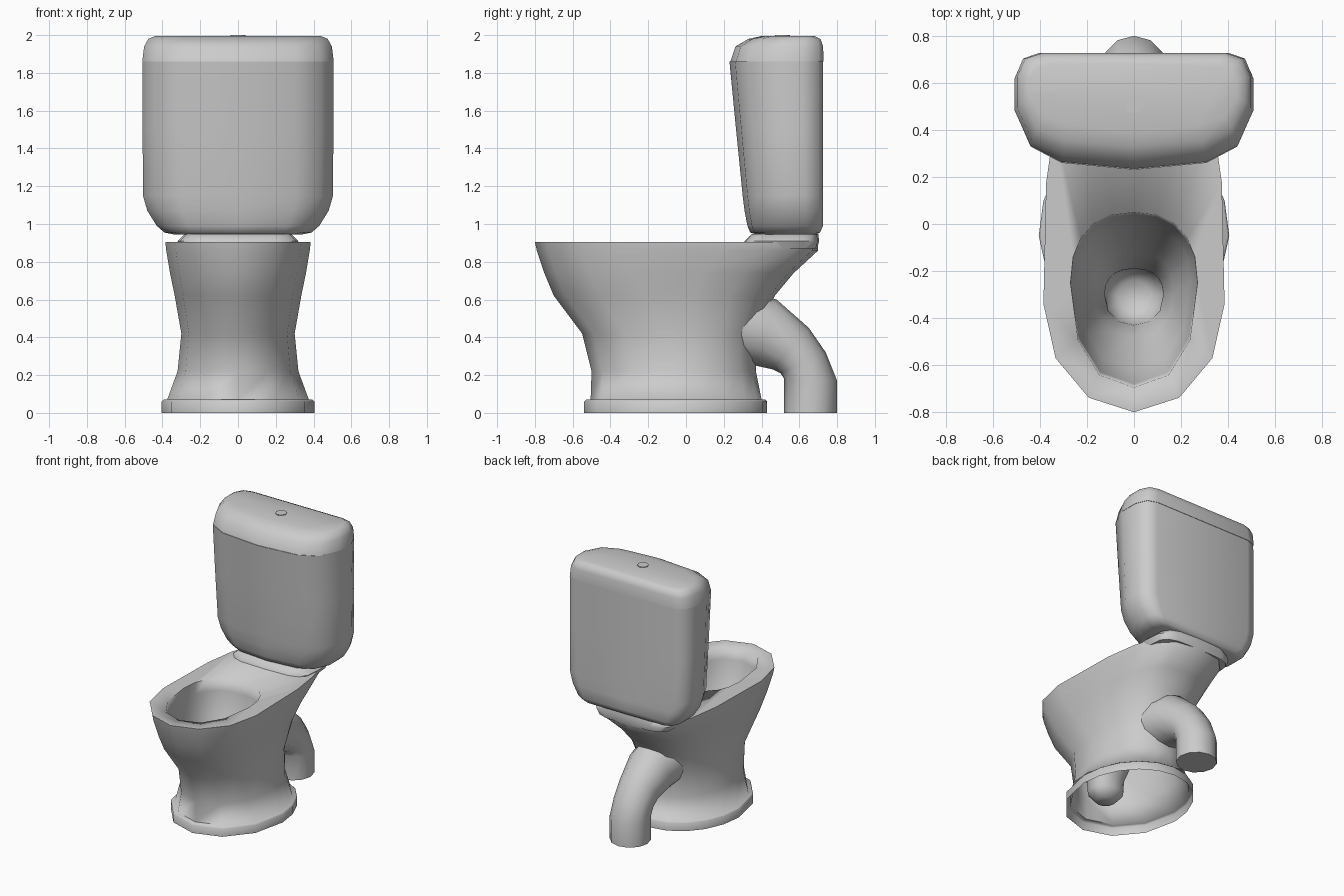
import bpy, math

if "Cube" in bpy.data.objects:
    bpy.data.objects.remove(bpy.data.objects["Cube"])


def loft(name, rings, cap_start=False, cap_end=False, angle=60):
    """Skin a stack of equal-sized rings (counter-clockwise from above, going up)."""
    n = len(rings[0])
    verts = [p for r in rings for p in r]
    faces = []
    for i in range(len(rings) - 1):
        for j in range(n):
            k = (j + 1) % n
            faces.append((i*n + j, i*n + k, (i+1)*n + k, (i+1)*n + j))
    if cap_start:
        faces.append(tuple(reversed(range(n))))
    if cap_end:
        faces.append(tuple(range((len(rings)-1)*n, len(rings)*n)))
    me = bpy.data.meshes.new(name)
    me.from_pydata(verts, [], faces)
    ob = bpy.data.objects.new(name, me)
    bpy.context.collection.objects.link(ob)
    bpy.ops.object.select_all(action='DESELECT')
    ob.select_set(True)
    bpy.context.view_layer.objects.active = ob
    bpy.ops.object.shade_smooth_by_angle(angle=math.radians(angle))
    return ob


def spow(v, p):
    return math.copysign(abs(v) ** p, v) if abs(v) > 1e-6 else 0.0


def oval(z, front, back, hw, mid, pf=1.0, pb=1.0, nf=6, nb=10):
    """Egg-shaped ring: separate front and back super-ellipse halves."""
    angles = [math.pi * i / nb for i in range(nb)]
    angles += [math.pi + math.pi * i / nf for i in range(nf)]
    pts = []
    for a in angles:
        s, c = math.sin(a), math.cos(a)
        p = pb if s > 1e-6 else pf
        d = (back - mid) if s > 0 else (mid - front)
        pts.append((hw * spow(c, p), mid + d * spow(s, p), z))
    return pts


# Pedestal and bowl: plinth, waist, flared rim, then down into the basin
outer = [
    (0.00, -0.54, 0.43, 0.405, -0.05),
    (0.06, -0.54, 0.43, 0.405, -0.05),
    (0.07, -0.53, 0.42, 0.395, -0.05),
    (0.07, -0.505, 0.40, 0.375, -0.05),
    (0.22, -0.50, 0.37, 0.32, -0.07),
    (0.42, -0.55, 0.37, 0.30, -0.10, 1, 0.9),
    (0.62, -0.70, 0.47, 0.335, -0.22, 1, 0.8),
    (0.74, -0.75, 0.57, 0.36, -0.28, 1, 0.7),
    (0.86, -0.79, 0.70, 0.38, -0.33, 1, 0.6),
    (0.905, -0.80, 0.70, 0.385, -0.34, 1, 0.6),
]
inner = [
    (0.905, -0.695, 0.05, 0.27, -0.25, 0.88, 0.85),
    (0.82, -0.68, 0.04, 0.265, -0.25, 0.88, 0.85),
    (0.65, -0.62, 0.00, 0.24, -0.25, 0.9, 0.85),
    (0.42, -0.48, -0.12, 0.17, -0.29, 0.9, 0.85),
    (0.28, -0.43, -0.19, 0.125, -0.30, 0.9, 0.85),
    (0.18, -0.42, -0.19, 0.125, -0.30),
    (0.12, -0.37, -0.24, 0.07, -0.30),
]
loft("bowl", [oval(*r) for r in outer + inner], cap_end=True, angle=85)

# Raised shelf the tank stands on
loft("tank_shelf", [oval(z, f, b, w, 0.5, 0.5, 0.5, 8, 8) for z, f, b, w in (
    (0.87, 0.30, 0.695, 0.30), (0.91, 0.31, 0.705, 0.32), (0.948, 0.35, 0.70, 0.28))],
    cap_start=True, cap_end=True)

# Waste pipe: each section given by outer (y, z), inner (y, z) and half width
pipe = [
    ((0.80, 0.00), (0.52, 0.00), 0.14),
    ((0.80, 0.17), (0.52, 0.18), 0.14),
    ((0.74, 0.32), (0.50, 0.21), 0.14),
    ((0.65, 0.45), (0.46, 0.23), 0.145),
    ((0.48, 0.60), (0.37, 0.25), 0.17),
    ((0.33, 0.64), (0.27, 0.27), 0.19),
]
sections = []
for (yo, zo), (yi, zi), hw in pipe:
    ring = []
    for i in range(12):
        a = math.tau * i / 12
        t = (1 + math.sin(a)) / 2
        ring.append((hw * math.cos(a), yi + (yo - yi) * t, zi + (zo - zi) * t))
    sections.append(ring)
loft("waste_pipe", sections, cap_start=True)

# D-shaped plan shared by tank and lid (unit width, 0 = front, 1 = back)
half = [(0, 1), (0.79, 1), (0.93, 0.95), (1, 0.78), (1, 0.5),
        (0.87, 0.2), (0.61, 0.06), (0, 0)]
plan = (half + [(-x, y) for x, y in half[-2:0:-1]])[::-1]


def d_ring(z, hw, front, back):
    return [(x * hw, front + (back - front) * y, z) for x, y in plan]


# Tank with rounded underside and leaning front
loft("tank", [d_ring(*r) for r in (
    (0.945, 0.34, 0.37, 0.69), (0.955, 0.39, 0.34, 0.71), (0.99, 0.43, 0.325, 0.725),
    (1.07, 0.48, 0.31, 0.725), (1.15, 0.503, 0.30, 0.725),
    (1.50, 0.505, 0.265, 0.725), (1.86, 0.505, 0.23, 0.725))],
    cap_start=True, cap_end=True)

# Lid with softened top edge
loft("tank_lid", [d_ring(*r) for r in (
    (1.86, 0.507, 0.235, 0.728), (1.94, 0.497, 0.262, 0.726),
    (1.98, 0.475, 0.33, 0.712), (1.995, 0.44, 0.40, 0.68))],
    cap_start=True, cap_end=True)

# Flush button
bpy.ops.mesh.primitive_cylinder_add(vertices=8, radius=0.04, depth=0.02,
                                    location=(0, 0.51, 1.99))
bpy.context.object.name = "flush_button"
bpy.ops.object.shade_smooth_by_angle(angle=math.radians(50))
